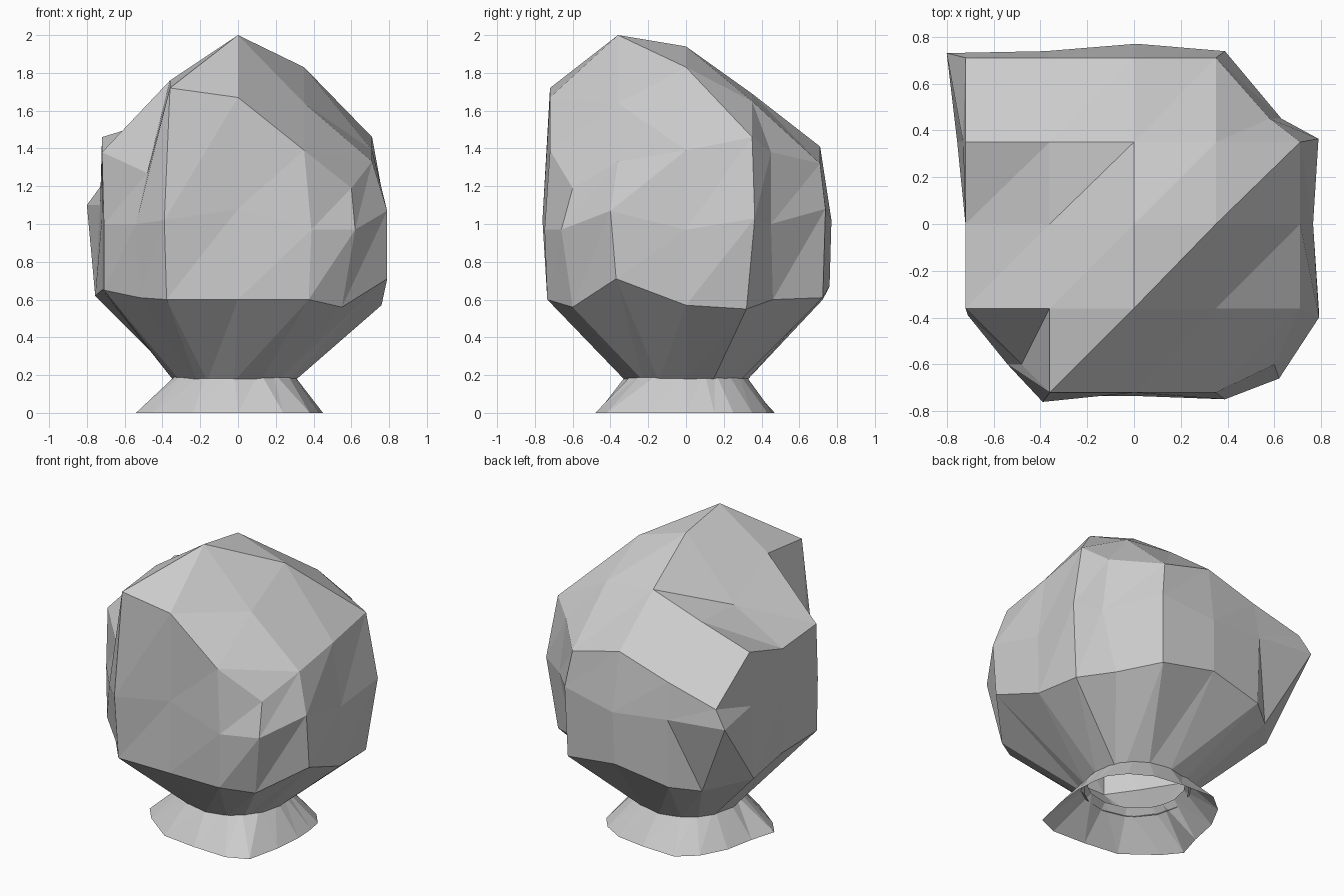
import bpy, math

if "Cube" in bpy.data.objects:
    bpy.data.objects.remove(bpy.data.objects["Cube"])

G = [-0.72, -0.36, 0.0, 0.35, 0.71]          # grid spacing shared by top and sides
N = 16


def make(name, verts, faces):
    me = bpy.data.meshes.new(name)
    me.from_pydata(verts, [], faces)
    me.update()
    ob = bpy.data.objects.new(name, me)
    bpy.context.collection.objects.link(ob)
    return ob


def bridge(a, b, flip=()):
    """Triangles between two rings of vertex indices, lower ring first."""
    out = []
    for i in range(len(a)):
        j = (i + 1) % len(a)
        if i in flip:
            out += [(a[i], a[j], b[i]), (a[j], b[j], b[i])]
        else:
            out += [(a[i], a[j], b[j]), (a[i], b[j], b[i])]
    return out


# perimeter walk of the 5 x 5 grid, from front left, anticlockwise from above
cells = ([(i, 0) for i in range(4)] + [(4, j) for j in range(4)]
         + [(4 - i, 4) for i in range(4)] + [(0, 4 - j) for j in range(4)])
plan = [[G[i], G[j]] for i, j in cells]
for k, p in {0: (-0.48, -0.6), 4: (0.6, -0.6), 8: (0.58, 0.45)}.items():
    plan[k] = p                               # three pulled-in corners

# heights around each ring
rim_z = [1.27, 1.72, 1.67, 1.39, 1.19, 1.33, 1.39, 1.46,
         1.38, 1.32, 1.41, 1.30, 1.21, 1.46, 1.35, 1.38]
belly_z = [1.0, 1.02, 1.08, 0.97, 0.97, 1.07, 0.97, 1.03,
           1.0, 1.08, 1.02, 1.06, 1.1, 1.1, 1.04, 1.0]
low_z = [0.61, 0.6, 0.6, 0.6, 0.56, 0.71, 0.57, 0.55,
         0.6, 0.61, 0.67, 0.6, 0.57, 0.62, 0.65, 0.65]


def ring(zs, sx, sxn, sy, swaps={}):
    pts = []
    for k, (x, y) in enumerate(plan):
        x, y = swaps.get(k, (x * (sx if x > 0 else sxn), y * sy))
        pts.append((x, y, zs[k]))
    return pts


verts = ring(rim_z, 1, 1, 1)
verts += ring(belly_z, 1.11, 1.05, 1.04,
              {0: (-0.54, -0.6), 1: (-0.39, -0.76), 2: (0, -0.72), 4: (0.62, -0.66),
               5: (0.79, -0.4), 6: (0.765, 0), 8: (0.63, 0.45), 10: (0.01, 0.77),
               12: (-0.8, 0.73), 13: (-0.73, 0.35), 14: (-0.72, 0), 15: (-0.71, -0.39)})
verts += ring(low_z, 1.07, 1.05, 1.02,
              {0: (-0.52, -0.56), 4: (0.55, -0.6), 5: (0.79, -0.37), 7: (0.73, 0.32),
               8: (0.53, 0.46), 10: (0.0, 0.76), 12: (-0.54, 0.6), 14: (-0.72, 0),
               15: (-0.71, -0.38)})
for x, y in plan:                             # tucked-in underside, open at the neck
    r = 0.32 / math.hypot(x, y)
    verts.append((x * r - 0.02, y * r, 0.17))
rows = [list(range(k * N, k * N + N)) for k in range(4)]
faces = (bridge(rows[1], rows[0], (12,)) + bridge(rows[2], rows[1], (11, 12))
         + bridge(rows[3], rows[2]))

# faceted top with its diagonal ridge
idx = {c: k for k, c in enumerate(cells)}
inner = [[1.76, 2.0, 1.64], [1.55, 1.94, 1.83], [1.57, 1.69, 1.65]]
for j in range(3):
    for i in range(3):
        idx[(i + 1, j + 1)] = len(verts)
        verts.append((G[i + 1], G[j + 1], inner[j][i]))
for i in range(4):
    for j in range(4):
        a, b, c, d = idx[i, j], idx[i + 1, j], idx[i + 1, j + 1], idx[i, j + 1]
        faces += [(a, b, c), (a, c, d)]
make("faceted_head", verts, faces)

# open flared foot with an uneven, squarish hem
hem = [(0.45, 0), (0.44, 0.15), (0.42, 0.25), (0.34, 0.35), (0.2, 0.43), (0, 0.46),
       (-0.24, 0.47), (-0.36, 0.37), (-0.45, 0.2), (-0.49, 0), (-0.54, -0.17),
       (-0.45, -0.28), (-0.24, -0.44), (0, -0.47), (0.24, -0.48), (0.38, -0.42), (0.43, -0.2)]
n = len(hem)
fv = [(x, y, 0) for x, y in hem]
for x, y in hem:                              # rounder collar inside the neck
    r = 0.3 / math.hypot(x, y)
    fv.append((x * r - 0.02, y * r, 0.22))
make("flared_foot", fv, bridge(list(range(n)), list(range(n, 2 * n))))
